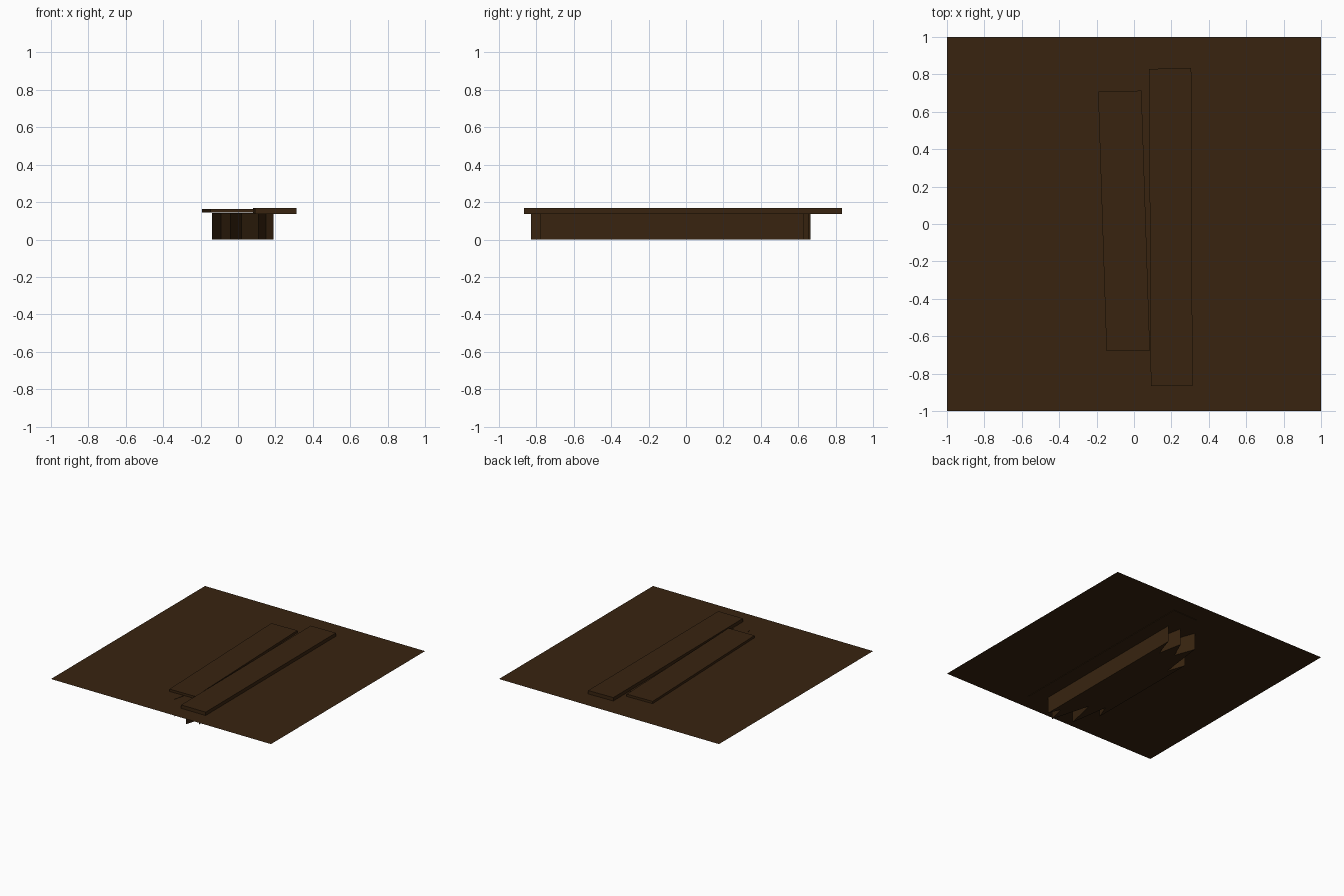
import bpy

if "Cube" in bpy.data.objects:
    bpy.data.objects.remove(bpy.data.objects["Cube"])

brown = bpy.data.materials.new("dark brown wood")
brown.diffuse_color = (0.040, 0.0175, 0.0050, 1)
brown.use_nodes = True
brown.node_tree.nodes["Principled BSDF"].inputs["Base Color"].default_value = brown.diffuse_color


def prism(name, outline, z0, z1):
    """Extrude a flat outline (counter-clockwise) from z0 to z1."""
    n = len(outline)
    verts = [(x, y, z) for z in (z0, z1) for x, y in outline]
    faces = [tuple(reversed(range(n))), tuple(range(n, 2 * n))]
    faces += [(i, (i + 1) % n, n + (i + 1) % n, n + i) for i in range(n)]
    return finish(name, verts, faces)


def finish(name, verts, faces):
    mesh = bpy.data.meshes.new(name)
    mesh.from_pydata(verts, [], faces)
    mesh.materials.append(brown)
    obj = bpy.data.objects.new(name, mesh)
    bpy.context.collection.objects.link(obj)
    return obj


# thin flat sheet
S = 0.14
finish("sheet", [(-1, -1, S), (1, -1, S), (1, 1, S), (-1, 1, S)], [(0, 1, 2, 3)])

# splintered board with jagged ends, hanging under the sheet
front_teeth = [(-.14, -.57), (-.09, -.44), (-.04, -.77), (.02, -.50),
               (.11, -.83), (.15, -.68), (.19, -.78)]
back_teeth = [(.19, .63), (.13, .45), (.09, .655), (.02, .50),
              (-.04, .665), (-.09, .28), (-.14, .43)]
prism("splintered_board", front_teeth + back_teeth, 0.0, 0.142)

# two planks lying on top, slightly askew
prism("left_plank", [(-.147, -.68), (.085, -.675), (.04, .713), (-.192, .707)],
      0.144, 0.163)
prism("right_plank", [(.09, -.867), (.313, -.867), (.306, .834), (.08, .829)],
      0.136, 0.168)
